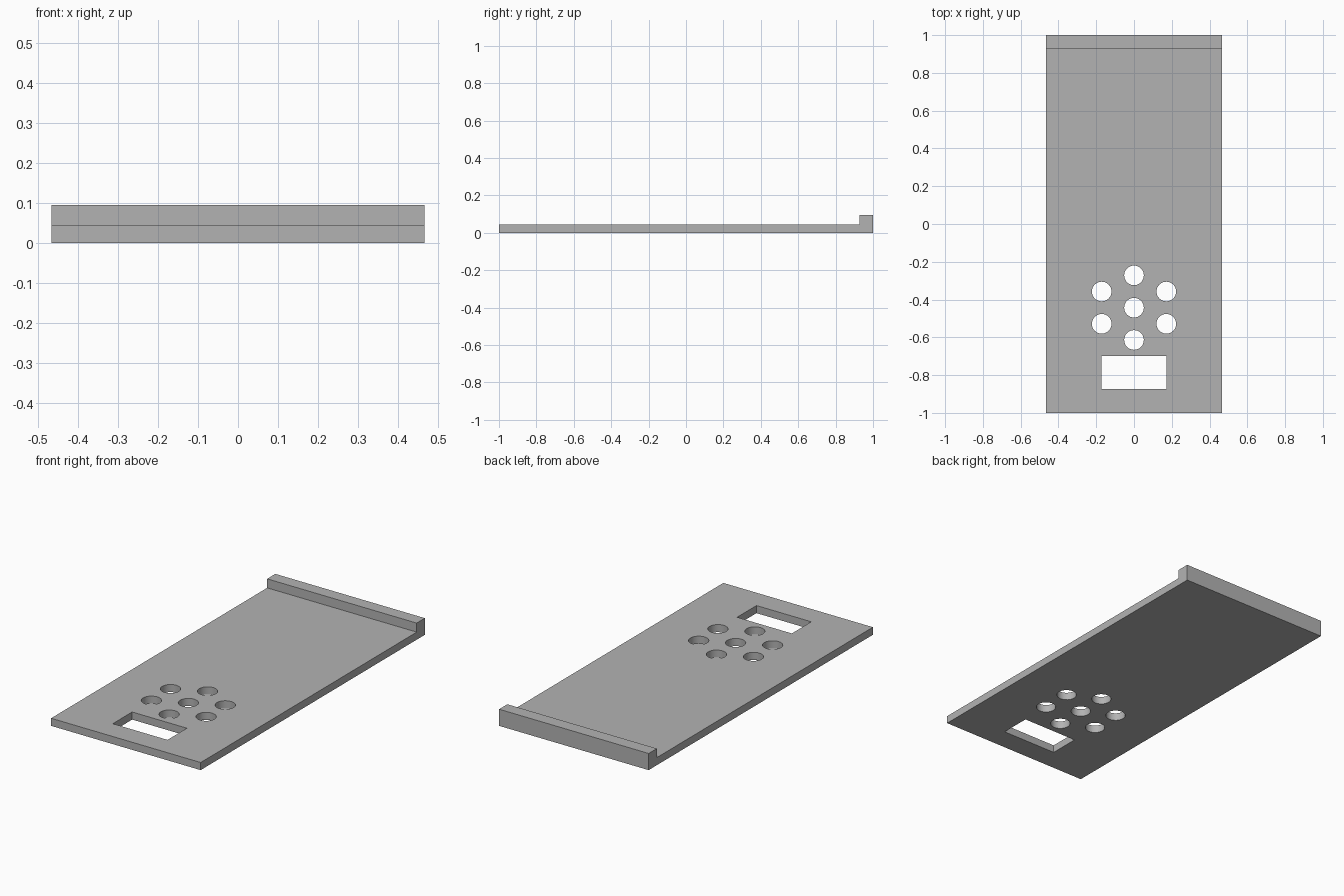
import bpy, bmesh
from math import sin, cos, tau, radians

cube = bpy.data.objects.get("Cube")
if cube:
    bpy.data.objects.remove(cube, do_unlink=True)

HALF_W, FRONT, BACK, LIP_Y = 0.467, -1.0, 1.0, 0.927
PLATE_H, LIP_H = 0.043, 0.094
HOLE_R, PITCH, HOLES_Y = 0.052, 0.171, -0.443

grey = bpy.data.materials.new("plain grey")
grey.use_nodes = True
grey.diffuse_color = (0.45, 0.45, 0.45, 1)
grey.node_tree.nodes["Principled BSDF"].inputs["Base Color"].default_value = grey.diffuse_color

bm = bmesh.new()


def loop(points):
    """Closed loop of edges on the ground plane."""
    verts = [bm.verts.new((x, y, 0)) for x, y in points]
    edges = [bm.edges.new((a, b)) for a, b in zip(verts, verts[1:] + verts[:1])]
    return verts, edges


def rect(x, y0, y1):
    return [(-x, y0), (x, y0), (x, y1), (-x, y1)]


def circle(cx, cy, r, n=32):
    return [(cx + r * cos(tau * i / n), cy + r * sin(tau * i / n)) for i in range(n)]


def raise_faces(faces, height, keep):
    """Extrude faces upward and return the new top faces."""
    result = bmesh.ops.extrude_face_region(bm, geom=faces, use_keep_orig=keep)["geom"]
    verts = [g for g in result if isinstance(g, bmesh.types.BMVert)]
    bmesh.ops.translate(bm, verts=verts, vec=(0, 0, height))
    return [g for g in result if isinstance(g, bmesh.types.BMFace)]


# Plate outline, slot and seven round holes
corners, edges = loop(rect(HALF_W, FRONT, LIP_Y))
edges += loop(rect(PITCH, -0.873, -0.70))[1]
centres = [(0, dy) for dy in (-PITCH, 0, PITCH)]
centres += [(sx * PITCH, sy * PITCH / 2) for sx in (-1, 1) for sy in (-1, 1)]
for cx, dy in centres:
    edges += loop(circle(cx, HOLES_Y + dy, HOLE_R))[1]
bmesh.ops.triangle_fill(bm, edges=edges, use_beauty=True, normal=(0, 0, 1))

# Strip under the raised back lip
back = [bm.verts.new((x, BACK, 0)) for x in (HALF_W, -HALF_W)]
bm.faces.new((corners[3], corners[2], back[0], back[1]))

# Thicken the plate, then raise the lip from its back strip
top = raise_faces(bm.faces[:], PLATE_H, True)
strip = [f for f in top if f.calc_center_median().y > LIP_Y]
raise_faces(strip, LIP_H - PLATE_H, False)
bmesh.ops.recalc_face_normals(bm, faces=bm.faces[:])

mesh = bpy.data.meshes.new("perforated_plate")
bm.to_mesh(mesh)
bm.free()
mesh.materials.append(grey)
plate = bpy.data.objects.new("perforated_plate", mesh)
bpy.context.collection.objects.link(plate)

# Smooth hole walls, sharp edges elsewhere
bpy.ops.object.select_all(action="DESELECT")
plate.select_set(True)
bpy.context.view_layer.objects.active = plate
bpy.ops.object.shade_smooth_by_angle(angle=radians(30))
